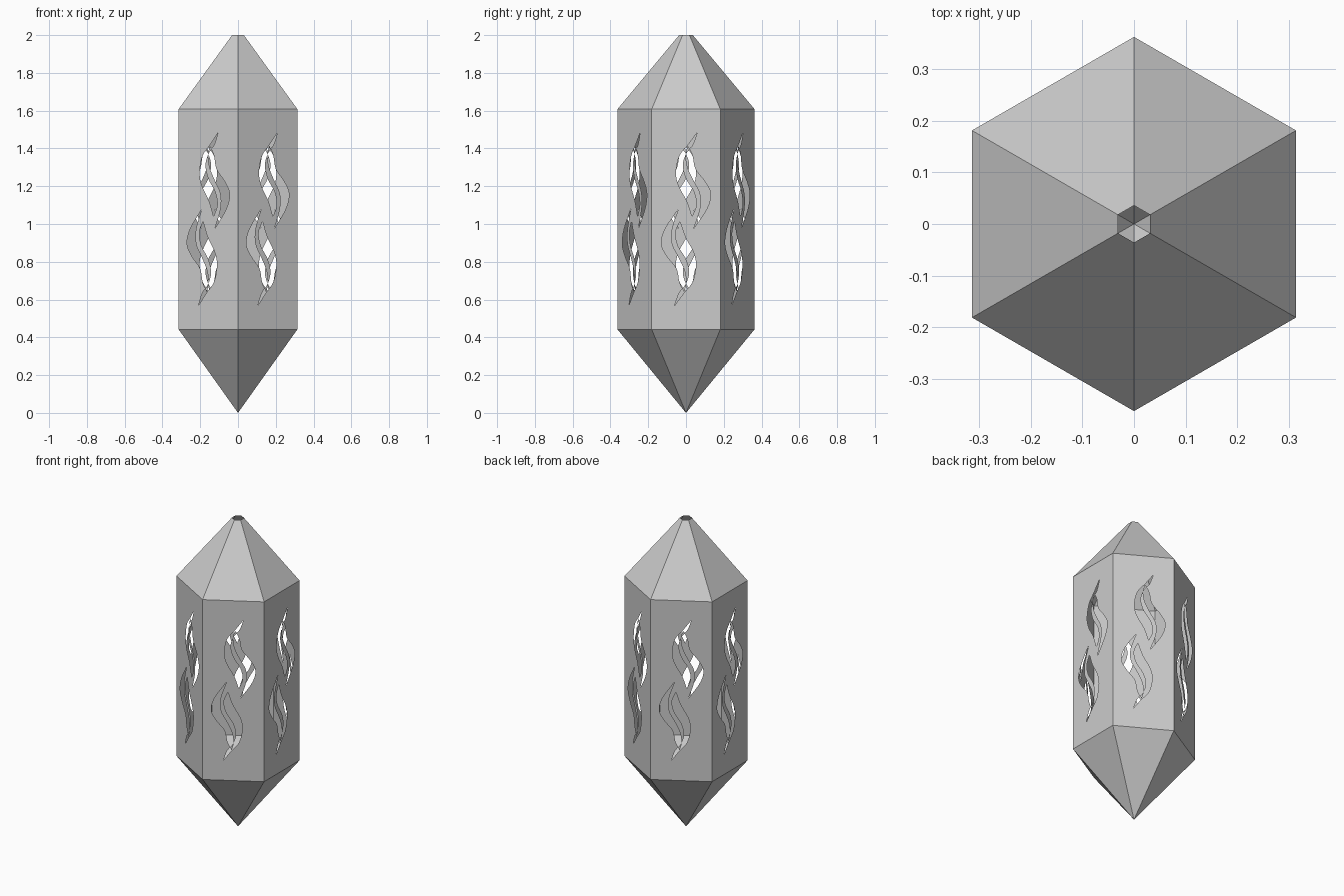
import bpy, bmesh, math
from mathutils import Vector

if "Cube" in bpy.data.objects:
    bpy.data.objects.remove(bpy.data.objects["Cube"])

R = 0.363                      # corner radius of the hexagon
APOTHEM = R * math.cos(math.pi / 6)
Z0, Z1 = 0.442, 1.608          # wall bottom and top
MID = 1.027                    # the flame pairs mirror about this height

# Two flame strands of the upper motif: left edge and right edge, tip to tip
STRANDS = [
    ([(0.06, 1.485), (0.012, 1.42), (-0.035, 1.36), (-0.053, 1.27), (-0.038, 1.2),
      (0.005, 1.12), (0.032, 1.04)],
     [(0.06, 1.485), (0.036, 1.42), (0.0, 1.37), (-0.017, 1.31), (0.0, 1.24),
      (0.042, 1.17), (0.055, 1.1), (0.032, 1.04)]),
    ([(0.01, 1.415), (-0.001, 1.37), (0.008, 1.3), (0.04, 1.23), (0.075, 1.16),
      (0.075, 1.08), (0.04, 0.975)],
     [(0.01, 1.415), (0.035, 1.36), (0.05, 1.29), (0.1, 1.225), (0.13, 1.16),
      (0.11, 1.08), (0.04, 0.975)]),
]


def smooth(points, steps=4):
    """Catmull-Rom curve through the points."""
    p = [Vector(q) for q in points]
    p = [2 * p[0] - p[1]] + p + [2 * p[-1] - p[-2]]
    out = []
    for i in range(1, len(p) - 2):
        a, b, c, d = p[i - 1:i + 3]
        for s in range(steps):
            t = s / steps
            out.append(0.5 * (2 * b + (c - a) * t + (2 * a - 5 * b + 4 * c - d) * t * t
                              + (3 * b - a - 3 * c + d) * t ** 3))
    return out + [p[-2]]


def finish(bm, name):
    me = bpy.data.meshes.new(name)
    bm.to_mesh(me)
    bm.free()
    ob = bpy.data.objects.new(name, me)
    bpy.context.collection.objects.link(ob)


def corner(i, r, z):
    a = math.radians(30 + 60 * i)
    return (r * math.cos(a), r * math.sin(a), z)


# Flame openings: upper motif and its half-turn copy below
loops = []
for left, right in STRANDS:
    loop = smooth(left)[:-1] + smooth(right)[::-1][:-1]
    loops.append([(v.x, v.y) for v in loop])
    loops.append([(-v.x, 2 * MID - v.y) for v in loop])
loops.append([(-R / 2, Z0), (R / 2, Z0), (R / 2, Z1), (-R / 2, Z1)])

# Six pierced wall panels
for i in range(6):
    a = math.radians(60 * i)
    n = Vector((math.cos(a), math.sin(a), 0))
    t = Vector((-n.y, n.x, 0))
    bm = bmesh.new()
    for loop in loops:
        vs = [bm.verts.new(n * APOTHEM + t * u + Vector((0, 0, z))) for u, z in loop]
        for k in range(len(vs)):
            bm.edges.new((vs[k - 1], vs[k]))
    bmesh.ops.triangle_fill(bm, use_beauty=True, use_dissolve=False,
                            edges=bm.edges[:], normal=n)
    bm.normal_update()
    for f in bm.faces:
        if f.normal.dot(n) < 0:
            f.normal_flip()
    finish(bm, f"wall_panel_{i + 1}")

# Roof, open at the top
bm = bmesh.new()
low = [bm.verts.new(corner(i, R, Z1)) for i in range(6)]
top = [bm.verts.new(corner(i, 0.036, 2.0)) for i in range(6)]
for i in range(6):
    j = (i + 1) % 6
    bm.faces.new((low[i], low[j], top[j], top[i]))
finish(bm, "roof")

# Pointed base
bm = bmesh.new()
rim = [bm.verts.new(corner(i, R, Z0)) for i in range(6)]
tip = bm.verts.new((0, 0, 0))
for i in range(6):
    bm.faces.new((rim[(i + 1) % 6], rim[i], tip))
finish(bm, "pointed_base")
